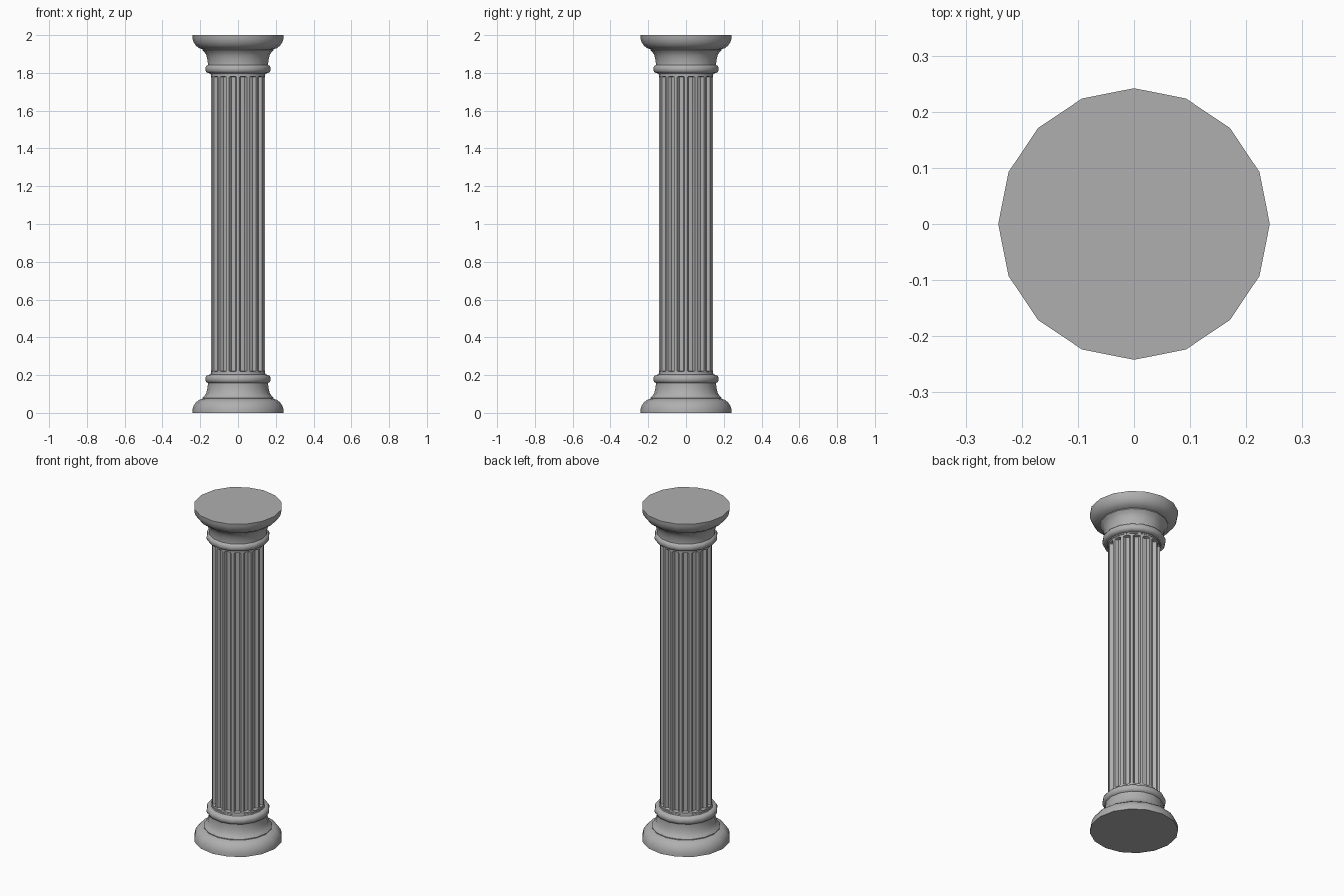
import bpy, bmesh
from math import sin, cos, pi, radians

if "Cube" in bpy.data.objects:
    bpy.data.objects.remove(bpy.data.objects["Cube"])

SIDES = 16
stone = bpy.data.materials.new("dark_stone")
stone.diffuse_color = (0.43, 0.43, 0.43, 1)
stone.use_nodes = True
stone.node_tree.nodes["Principled BSDF"].inputs["Base Color"].default_value = stone.diffuse_color


def finish(name, bm):
    bmesh.ops.recalc_face_normals(bm, faces=bm.faces)
    me = bpy.data.meshes.new(name)
    bm.to_mesh(me)
    bm.free()
    me.materials.append(stone)
    ob = bpy.data.objects.new(name, me)
    bpy.context.collection.objects.link(ob)
    bpy.ops.object.select_all(action='DESELECT')
    ob.select_set(True)
    bpy.context.view_layer.objects.active = ob
    bpy.ops.object.shade_smooth_by_angle(angle=radians(35))
    return ob


def skin(bm, rings):
    loops = [[bm.verts.new(p) for p in ring] for ring in rings]
    for a, b in zip(loops, loops[1:]):
        n = len(a)
        for i in range(n):
            j = (i + 1) % n
            bm.faces.new((a[i], a[j], b[j], b[i]))
    return loops


def lathe(name, profile):
    bm = bmesh.new()
    rings = [[(r * cos(2 * pi * i / SIDES), r * sin(2 * pi * i / SIDES), z)
              for i in range(SIDES)] for r, z in profile]
    loops = skin(bm, rings)
    bm.faces.new(loops[0])
    bm.faces.new(loops[-1])
    return finish(name, bm)


# Moulding profile: large round, cove, small round, neck
moulding = [(0.242, 0), (0.241, 0.018), (0.235, 0.038), (0.223, 0.056),
            (0.206, 0.069), (0.187, 0.075), (0.187, 0.080), (0.176, 0.092),
            (0.168, 0.106), (0.163, 0.125), (0.160, 0.145), (0.160, 0.158),
            (0.168, 0.163), (0.173, 0.173), (0.173, 0.186), (0.168, 0.196),
            (0.159, 0.201), (0.148, 0.203), (0.146, 0.209), (0.138, 0.210)]
lathe("column_base", moulding)
lathe("column_capital", [(r, 2 - z) for r, z in moulding])

# Fluted shaft: one flat-bottomed groove per side, ridges at the corners
R, DEPTH, Z0 = 0.142, 0.019, 0.213
FLUTE = [(-1, 0), (-0.6, 1), (0.6, 1), (1, 0)]  # (position across, depth)
STEP = 2 * pi / SIDES
HALF = 0.36 * STEP
bottom, lip, groove = [], [], []
for i in range(SIDES):
    for t, depth in FLUTE:
        a = (i + 0.5) * STEP + t * HALF
        d = R - DEPTH * depth
        z = Z0 + 0.010 - 0.005 * depth
        bottom.append((R * cos(a), R * sin(a), Z0 - 0.01))
        lip.append((R * cos(a), R * sin(a), z))
        groove.append((d * cos(a), d * sin(a), z + 0.004 * depth))


def flip(ring):
    return [(x, y, 2 - z) for x, y, z in ring]


bm = bmesh.new()
skin(bm, [bottom, lip, groove, flip(groove), flip(lip), flip(bottom)])
bmesh.ops.remove_doubles(bm, verts=bm.verts, dist=1e-5)
finish("fluted_shaft", bm)
